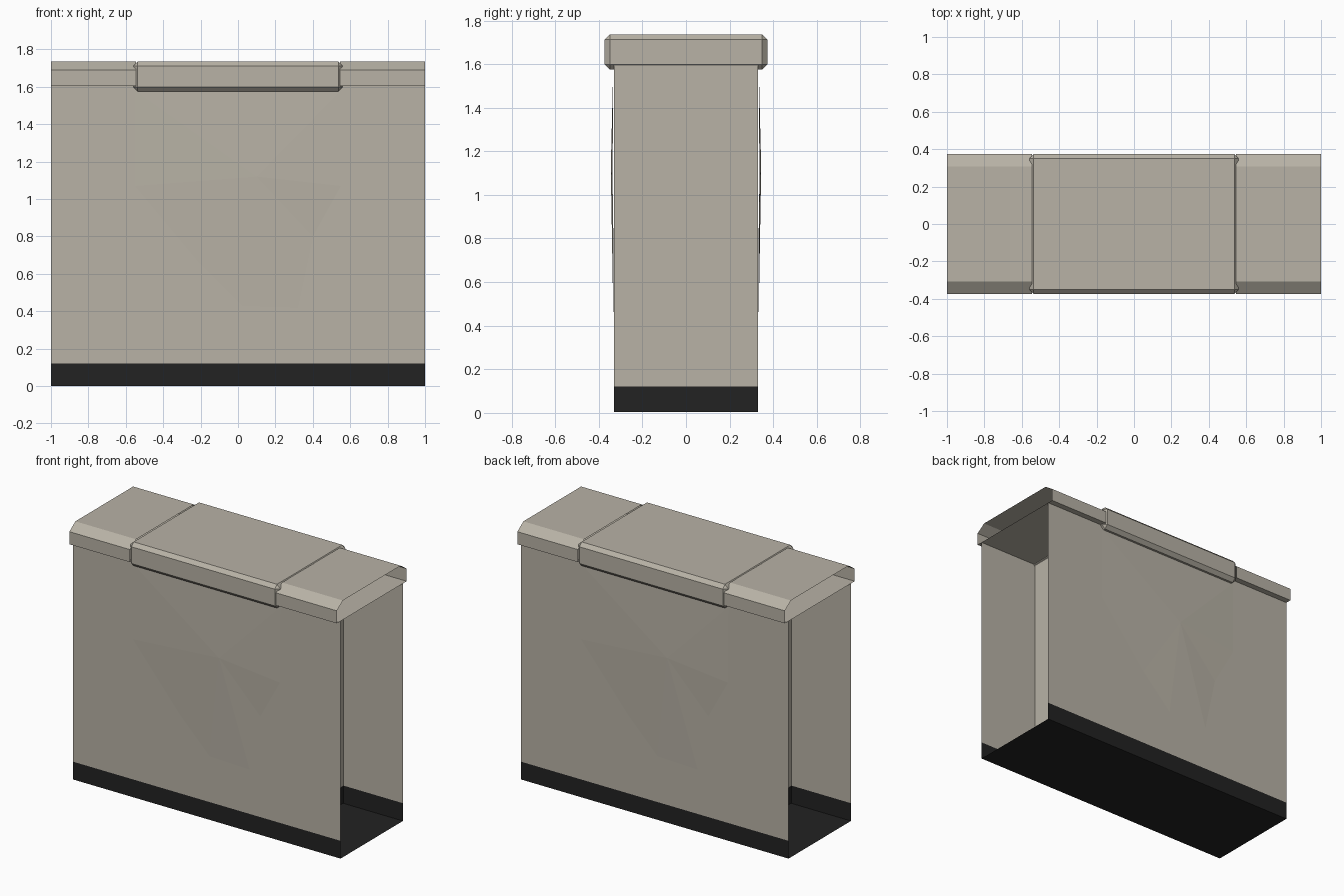
import bpy, bmesh

cube = bpy.data.objects.get("Cube")
if cube:
    bpy.data.objects.remove(cube, do_unlink=True)


def material(name, color):
    m = bpy.data.materials.new(name)
    m.use_nodes = True
    m.diffuse_color = (*color, 1)
    m.node_tree.nodes["Principled BSDF"].inputs["Base Color"].default_value = (*color, 1)
    return m


STONE = material("warm grey stone", (0.48, 0.447, 0.38))
BASE = material("black base", (0.016, 0.016, 0.016))

HALF_Y = 0.333      # wall planes
CORE_X = 0.556      # solid middle section
BAND_Z = 0.12       # top of the dark base
EAVE_Z = 1.605      # underside of the coping
TOP_Z = 1.735


def finish(name, bm, mat):
    mesh = bpy.data.meshes.new(name)
    bm.to_mesh(mesh)
    bm.free()
    mesh.materials.append(mat)
    obj = bpy.data.objects.new(name, mesh)
    bpy.context.collection.objects.link(obj)
    return obj


def sheet(name, profile, x0, x1, mat, closed=False):
    """Open-ended sheet: a (y, z) profile swept along x."""
    bm = bmesh.new()
    rows = [[bm.verts.new((x, y, z)) for x in (x0, x1)] for y, z in profile]
    pairs = list(zip(rows, rows[1:])) + ([(rows[-1], rows[0])] if closed else [])
    for p, q in pairs:
        bm.faces.new((p[0], p[1], q[1], q[0]))
    return finish(name, bm, mat)


def box(name, hx, hy, z0, z1, mat, bevel=0):
    bm = bmesh.new()
    bmesh.ops.create_cube(bm, size=2)
    for v in bm.verts:
        v.co = (v.co.x * hx, v.co.y * hy, z1 if v.co.z > 0 else z0)
    if bevel:
        bmesh.ops.bevel(bm, geom=bm.edges[:], offset=bevel, segments=1, affect='EDGES')
    return finish(name, bm, mat)


# Thin outer walls and the dark base channel, open at both ends
sheet("front_wall", [(-HALF_Y, BAND_Z), (-HALF_Y, EAVE_Z)], -1, 1, STONE)
sheet("back_wall", [(HALF_Y, EAVE_Z), (HALF_Y, BAND_Z)], -1, 1, STONE)
sheet("base_channel", [(HALF_Y, BAND_Z), (HALF_Y, 0), (-HALF_Y, 0), (-HALF_Y, BAND_Z)],
      -1, 1, BASE)

# Solid middle section that closes off the hollow ends
box("core", CORE_X, HALF_Y - 0.003, BAND_Z, EAVE_Z, STONE)
box("core_base", CORE_X, HALF_Y - 0.003, 0.003, BAND_Z, BASE)

# Chamfered hollow coping on each end
coping = [(0.373, EAVE_Z), (-0.373, EAVE_Z), (-0.373, 1.69),
          (-0.308, TOP_Z), (0.308, TOP_Z), (0.373, 1.69)]
for side, x0, x1 in (("right", -1, -CORE_X + 0.01), ("left", CORE_X - 0.01, 1)):
    sheet(side + "_coping", coping, x0, x1, STONE, closed=True)

# Bevelled cap block over the middle
box("middle_cap", 0.56, 0.373, 1.575, TOP_Z + 0.001, STONE, bevel=0.024)


# Shallow worn facets swelling from the middle of each wall
def worn_panel(name, sign):
    bm = bmesh.new()
    top = [(-0.55, 1.58, 0.001), (0.55, 1.58, 0.001)]
    ridge = [(-0.55, 1.07, 0.004), (0.1, 1.12, 0.012), (0.55, 1.07, 0.004)]
    low = [(-0.2, 0.65, 0), (0.02, 0.43, 0), (0.32, 0.42, 0), (0.4, 0.8, 0)]
    v = [bm.verts.new((sign * x, -sign * (HALF_Y + d), z)) for x, z, d in top + ridge + low]
    for tri in ((0, 2, 3), (0, 3, 1), (1, 3, 4), (2, 5, 3),
                (3, 5, 6), (3, 6, 7), (3, 7, 8), (3, 8, 4)):
        bm.faces.new([v[i] for i in tri])
    finish(name, bm, STONE)


worn_panel("front_worn_facets", 1)
worn_panel("back_worn_facets", -1)
